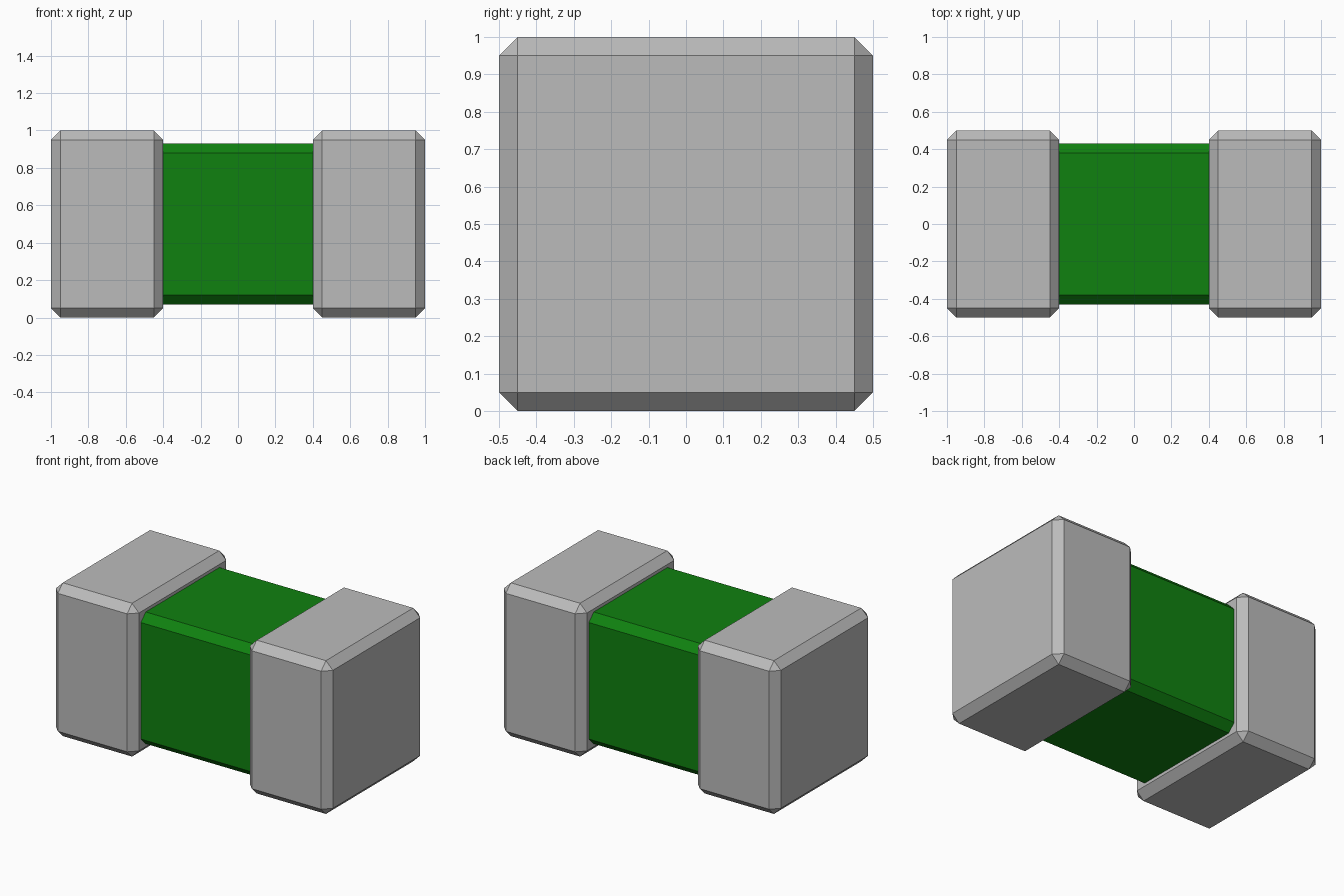
import bpy
import bmesh
from mathutils import Matrix

cube = bpy.data.objects.get("Cube")
if cube:
    bpy.data.objects.remove(cube, do_unlink=True)


def make_material(name, rgb):
    mat = bpy.data.materials.new(name)
    mat.use_nodes = True
    mat.diffuse_color = (*rgb, 1.0)
    bsdf = next(n for n in mat.node_tree.nodes if n.type == 'BSDF_PRINCIPLED')
    bsdf.inputs["Base Color"].default_value = (*rgb, 1.0)
    return mat


def chamfered_box(name, size, center, chamfer, mat):
    """Flat-shaded box with a single-segment chamfer on every edge."""
    bm = bmesh.new()
    bmesh.ops.create_cube(bm, size=1.0, matrix=Matrix.Diagonal((*size, 1.0)))
    bmesh.ops.bevel(bm, geom=bm.edges[:], offset=chamfer, offset_type='OFFSET',
                    segments=1, profile=0.5, affect='EDGES')
    mesh = bpy.data.meshes.new(name)
    bm.to_mesh(mesh)
    bm.free()
    mesh.materials.append(mat)
    obj = bpy.data.objects.new(name, mesh)
    obj.location = center
    bpy.context.collection.objects.link(obj)
    return obj


grey = make_material("metal grey", (0.5, 0.5, 0.5))
green = make_material("body green", (0.005, 0.22, 0.005))

# Central body, its ends hidden inside the caps
chamfered_box("body", (1.86, 0.86, 0.86), (0, 0, 0.5), 0.05, green)

# Metal end caps
for side, sign in (("left", 1), ("right", -1)):
    chamfered_box(side + "_end_cap", (0.6, 1.0, 1.0), (0.7 * sign, 0, 0.5), 0.05, grey)
